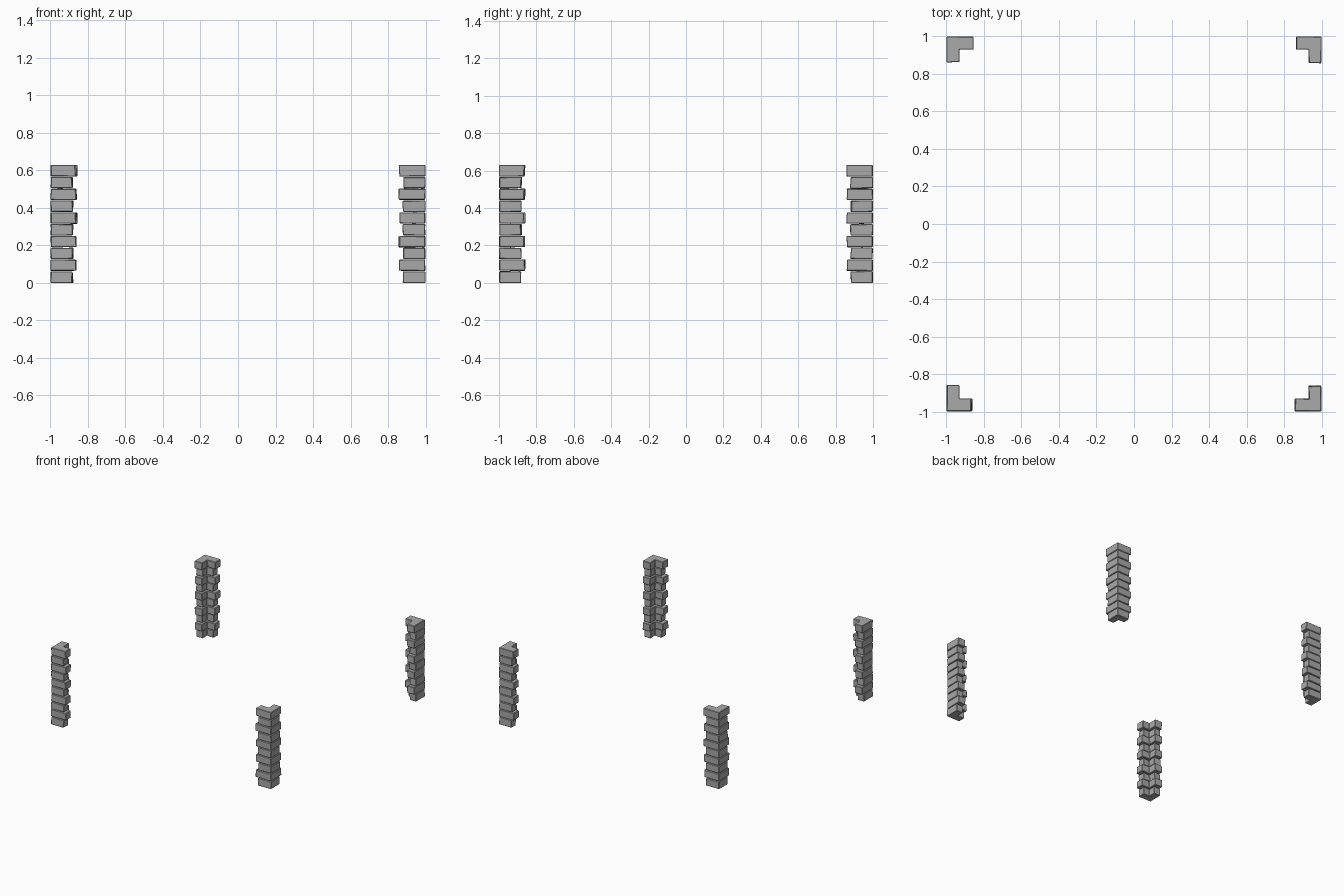
import bpy, bmesh, math, random
from mathutils import Matrix, Vector

cube = bpy.data.objects.get("Cube")
if cube:
    bpy.data.objects.remove(cube, do_unlink=True)

stone = bpy.data.materials.new("grey stone")
stone.use_nodes = True
GREY = (0.4, 0.4, 0.4, 1)
stone.diffuse_color = GREY
stone.node_tree.nodes["Principled BSDF"].inputs["Base Color"].default_value = GREY

rng = random.Random(4)
COURSES, HEIGHT, GAP = 10, 0.63, 0.004
STEP = HEIGHT / COURSES


def jitter(amount):
    return rng.uniform(-amount, amount)


def add_course(bm, index):
    """One L-shaped block with its outer corner at the origin."""
    wide = index % 2 == 1
    a = (0.135 if wide else 0.117) + jitter(0.002)
    b = (0.14 if wide else 0.12) + jitter(0.002)
    t = 0.068 if wide else 0.06
    z0 = index * STEP + (GAP / 2 if index else 0)
    z1 = (index + 1) * STEP - (GAP / 2 if index < COURSES - 1 else 0)
    outline = [(0, 0), (a, 0), (a, t), (t, t), (t, b), (0, b)]
    rings = []
    for z in (z0, z1):
        end = z in (0, HEIGHT)
        ring = []
        for x, y in outline:
            # rough-hewn corners, never past the outer wall planes
            dx = abs(jitter(0.003)) if x == 0 else jitter(0.003)
            dy = abs(jitter(0.003)) if y == 0 else jitter(0.003)
            dz = 0 if end else jitter(0.0015)
            ring.append(bm.verts.new((x + dx, y + dy, z + dz)))
        rings.append(ring)
    low, high = rings
    bm.faces.new(low[::-1])
    bm.faces.new(high)
    for i in range(len(outline)):
        j = (i + 1) % len(outline)
        bm.faces.new((low[i], low[j], high[j], high[i]))


# Four corner piers, each turned a quarter from the last
names = ["front_right", "front_left", "back_left", "back_right"]
for turn, name in enumerate(names):
    bm = bmesh.new()
    for i in range(COURSES):
        add_course(bm, i)
    bm.transform(Matrix.Rotation(turn * math.pi / 2, 4, "Z")
                 @ Matrix.Translation(Vector((-1, -1, 0))))
    bmesh.ops.recalc_face_normals(bm, faces=bm.faces)
    mesh = bpy.data.meshes.new(name + "_corner_stones")
    bm.to_mesh(mesh)
    bm.free()
    mesh.materials.append(stone)
    obj = bpy.data.objects.new(name + "_corner_stones", mesh)
    bpy.context.collection.objects.link(obj)
    # Chipped edges
    bevel = obj.modifiers.new("worn_edges", "BEVEL")
    bevel.width = 0.003
    bevel.segments = 1
    bevel.limit_method = "ANGLE"
